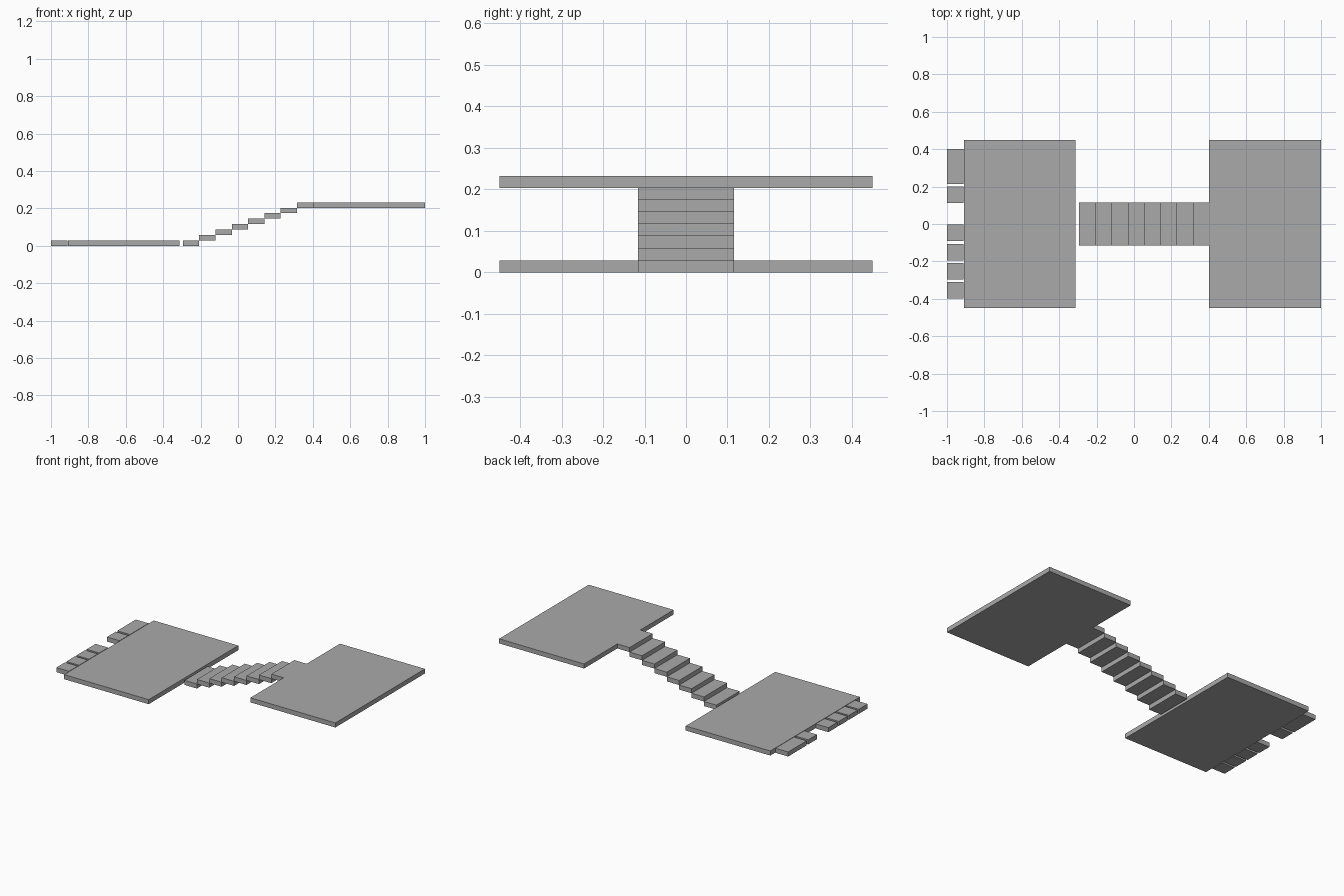
import bpy
import bmesh
from mathutils import Matrix, Vector

cube = bpy.data.objects.get("Cube")
if cube:
    bpy.data.objects.remove(cube, do_unlink=True)

SLAB = 0.029   # shared thickness and stair rise
TREAD = 0.0872
STEPS = 8

grey = bpy.data.materials.new("plain grey")
grey.use_nodes = True
grey.diffuse_color = (0.4, 0.4, 0.4, 1)
grey.node_tree.nodes["Principled BSDF"].inputs["Base Color"].default_value = grey.diffuse_color


def slab(name, x0, x1, y0, y1, z=0.0):
    """Flat box resting at height z."""
    bm = bmesh.new()
    size = Vector((x1 - x0, y1 - y0, SLAB))
    bmesh.ops.create_cube(bm, size=1, matrix=Matrix.Diagonal(size).to_4x4())
    mesh = bpy.data.meshes.new(name)
    bm.to_mesh(mesh)
    bm.free()
    mesh.materials.append(grey)
    obj = bpy.data.objects.new(name, mesh)
    obj.location = ((x0 + x1) / 2, (y0 + y1) / 2, z + SLAB / 2)
    bpy.context.collection.objects.link(obj)
    return obj


# Two large platforms
slab("lower_platform", -0.908, -0.313, -0.45, 0.45)
slab("upper_platform", 0.402, 1.0, -0.45, 0.45, SLAB * (STEPS - 1))

# Staircase climbing between them
for i in range(STEPS):
    x = -0.295 + i * TREAD
    slab(f"stair_step_{i + 1}", x, x + TREAD, -0.116, 0.116, i * SLAB)

# Row of small tiles along the outer edge of the lower platform
tiles = [(0.215, 0.402), (0.112, 0.2), (-0.092, -0.003),
         (-0.195, -0.107), (-0.296, -0.208), (-0.397, -0.309)]
for i, (y0, y1) in enumerate(tiles):
    slab(f"edge_tile_{i + 1}", -1.0, -0.911, y0, y1)
